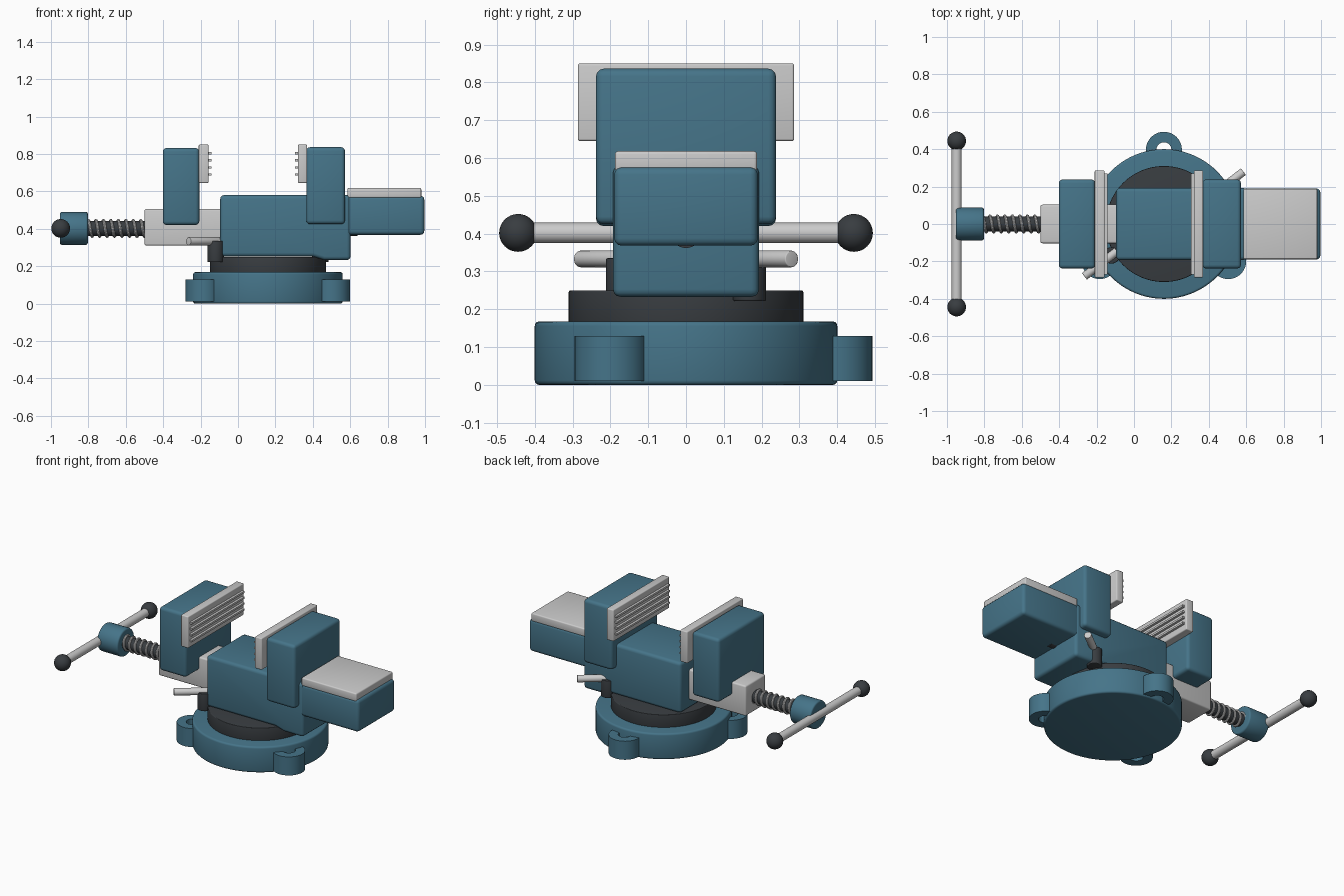
import bpy, bmesh
from math import pi, sin, cos, radians
from mathutils import Vector

if "Cube" in bpy.data.objects:
    bpy.data.objects.remove(bpy.data.objects["Cube"])


def material(name, rgb):
    m = bpy.data.materials.new(name)
    m.diffuse_color = (*rgb, 1)
    m.use_nodes = True
    m.node_tree.nodes["Principled BSDF"].inputs["Base Color"].default_value = m.diffuse_color
    return m


BLUE = material("blue_paint", (0.06, 0.175, 0.25))
DARK = material("dark_iron", (0.04, 0.046, 0.052))
CX = 0.16      # centre of the swivel base
SZ = 0.402     # height of the screw axis


def finish(ob, name, mat=None, bevel=0, seg=3):
    ob.name = name
    if mat:
        ob.data.materials.append(mat)
    bpy.ops.object.select_all(action='DESELECT')
    bpy.context.view_layer.objects.active = ob
    ob.select_set(True)
    if bevel:
        b = ob.modifiers.new("bevel", 'BEVEL')
        b.width, b.segments, b.limit_method = bevel, seg, 'ANGLE'
        bpy.ops.object.modifier_apply(modifier="bevel")
    bpy.ops.object.shade_smooth_by_angle(angle=radians(35))
    return ob


def from_bmesh(bm, name, *args):
    bmesh.ops.recalc_face_normals(bm, faces=bm.faces)
    me = bpy.data.meshes.new(name)
    bm.to_mesh(me)
    bm.free()
    ob = bpy.data.objects.new(name, me)
    bpy.context.collection.objects.link(ob)
    return finish(ob, name, *args)


def box(name, x, y, z, mat=None, bevel=0.02):
    bm = bmesh.new()
    bmesh.ops.create_cube(bm, size=1)
    for v in bm.verts:
        v.co = [(a + b) / 2 + c * (b - a) for (a, b), c in zip((x, y, z), v.co)]
    return from_bmesh(bm, name, mat, bevel)


def rod(name, p, q, r, mat=None, bevel=0, n=32):
    p, q = Vector(p), Vector(q)
    bpy.ops.mesh.primitive_cylinder_add(vertices=n, radius=r, depth=(q - p).length,
                                        location=(p + q) / 2,
                                        rotation=(q - p).to_track_quat('Z', 'Y').to_euler())
    return finish(bpy.context.object, name, mat, bevel)


def ring(name, cx, cy, r_in, r_out, z0, z1, mat, n=40):
    bm = bmesh.new()
    profile = [(r_in, z0), (r_out, z0), (r_out, z1), (r_in, z1)]
    loops = [[bm.verts.new((cx + r * cos(2 * pi * i / n), cy + r * sin(2 * pi * i / n), z))
              for r, z in profile] for i in range(n)]
    for i in range(n):
        a, b = loops[i], loops[(i + 1) % n]
        for j in range(4):
            k = (j + 1) % 4
            bm.faces.new((a[j], a[k], b[k], b[j]))
    return from_bmesh(bm, name, mat)


# Swivel base with three bolt ears
rod("base", (CX, 0, 0), (CX, 0, 0.168), 0.4, BLUE, 0.012, 96)
for i in range(3):
    a = radians(90 + 120 * i)
    ring(f"bolt_ear_{i + 1}", CX + 0.397 * cos(a), 0.397 * sin(a),
         0.04, 0.096, 0.01, 0.13, BLUE)
rod("swivel_plate", (CX, 0, 0.16), (CX, 0, 0.25), 0.31, DARK, 0.004, 96)

# Swivel lock posts and levers, opposite each other
for s, side in ((-1, "front"), (1, "back")):
    px, py = CX + s * 0.28, s * 0.168
    rod(f"lock_post_{side}", (px, py, 0.222), (px, py, 0.335), 0.044, DARK, 0.004)
    rod(f"lock_lever_{side}", (px - s * 0.03, py - s * 0.023, 0.333),
        (px + s * 0.145, py + s * 0.112, 0.333), 0.022, None, 0.003)

# Main body, with deeper heel at the back end
bm = bmesh.new()
side = [(-0.095, 0.252), (0.40, 0.252), (0.46, 0.233), (0.602, 0.233),
        (0.602, 0.58), (-0.095, 0.58)]
face = bm.faces.new([bm.verts.new((x, -0.193, z)) for x, z in side])
new = bmesh.ops.extrude_face_region(bm, geom=[face])["geom"]
for v in new:
    if isinstance(v, bmesh.types.BMVert):
        v.co.y = 0.193
from_bmesh(bm, "body", BLUE, 0.02)

# Anvil
box("anvil", (0.56, 0.996), (-0.19, 0.19), (0.368, 0.576), BLUE)
box("anvil_plate", (0.585, 0.98), (-0.188, 0.188), (0.565, 0.618), None, 0.008)

# Jaws with ridged plates
box("fixed_jaw", (0.365, 0.572), (-0.238, 0.238), (0.425, 0.836), BLUE)
box("moving_jaw", (-0.402, -0.207), (-0.238, 0.238), (0.42, 0.832), BLUE)
for name, x, ridge in (("fixed", (0.32, 0.37), (0.305, 0.325)),
                       ("moving", (-0.21, -0.157), (-0.162, -0.142))):
    box(f"{name}_jaw_plate", x, (-0.286, 0.286), (0.645, 0.85), None, 0.006)
    for i in range(4):
        z = 0.69 + 0.038 * i
        box(f"{name}_jaw_ridge_{i + 1}", ridge, (-0.27, 0.27), (z - 0.006, z + 0.006), None, 0)

# Slide bar and screw
box("slide_bar", (-0.5, 0.3), (-0.103, 0.103), (0.31, 0.506), None, 0.01)
rod("screw_core", (-0.82, 0, SZ), (0.64, 0, SZ), 0.04, DARK)
cu = bpy.data.curves.new("screw_thread", 'CURVE')
cu.dimensions = '3D'
cu.bevel_depth, cu.bevel_resolution, cu.use_fill_caps = 0.008, 2, True
sp = cu.splines.new('POLY')
count = 8 * 24
sp.points.add(count)
for i, p in enumerate(sp.points):
    a = 2 * pi * i / 24
    p.co = (-0.81 + 0.32 * i / count, 0.043 * cos(a), SZ + 0.043 * sin(a), 1)
thread = bpy.data.objects.new("screw_thread", cu)
bpy.context.collection.objects.link(thread)
bpy.ops.object.select_all(action='DESELECT')
thread.select_set(True)
bpy.context.view_layer.objects.active = thread
bpy.ops.object.convert(target='MESH')
finish(bpy.context.object, "screw_thread")

# Screw head, handle and end balls
rod("screw_head", (-0.952, 0, SZ), (-0.803, 0, SZ), 0.088, BLUE, 0.01, 48)
rod("handle_bar", (-0.948, -0.445, SZ), (-0.948, 0.445, SZ), 0.027)
for s, side in ((-1, "front"), (1, "back")):
    bpy.ops.mesh.primitive_uv_sphere_add(segments=32, ring_count=16, radius=0.05,
                                         location=(-0.948, s * 0.444, SZ))
    finish(bpy.context.object, f"handle_ball_{side}", DARK)
